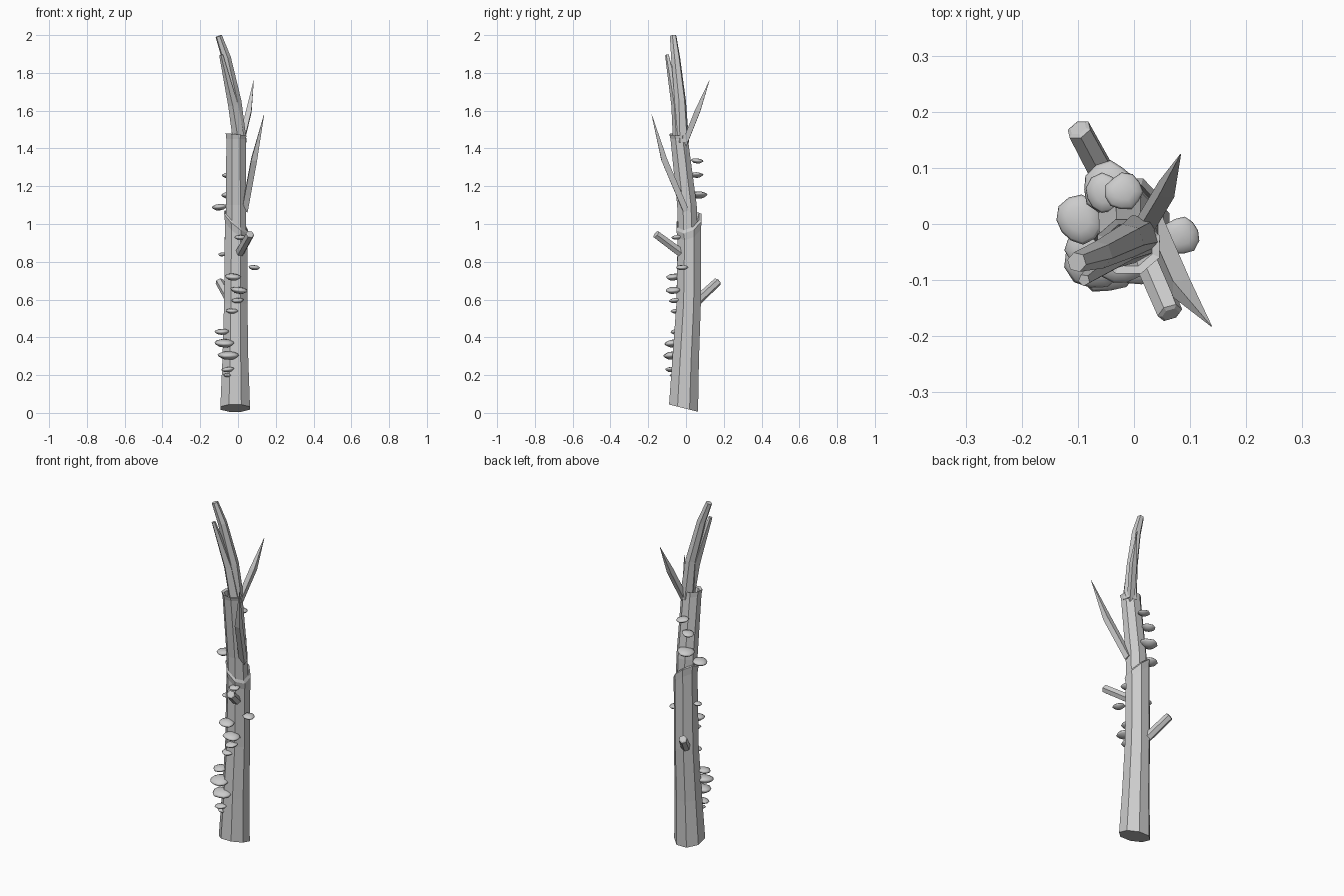
import bpy, bmesh, math, random
from mathutils import Vector, Matrix

if "Cube" in bpy.data.objects:
    bpy.data.objects.remove(bpy.data.objects["Cube"])

random.seed(4)


def finish(name, bm):
    bmesh.ops.recalc_face_normals(bm, faces=bm.faces)
    me = bpy.data.meshes.new(name)
    bm.to_mesh(me)
    bm.free()
    ob = bpy.data.objects.new(name, me)
    bpy.context.collection.objects.link(ob)
    return ob


def skin(name, rings):
    """Bridge equal-length rings of points and cap both ends."""
    bm = bmesh.new()
    loops = [[bm.verts.new(p) for p in r] for r in rings]
    n = len(loops[0])
    for a, b in zip(loops, loops[1:]):
        for i in range(n):
            j = (i + 1) % n
            bm.faces.new((a[i], a[j], b[j], b[i]))
    bm.faces.new(loops[0])
    bm.faces.new(loops[-1])
    return finish(name, bm)


def trunk(name, levels, n=8, turn=math.pi / 8):
    """Levels: x, y, z, rx, ry, slope in x, slope in y."""
    rings = []
    for x, y, z, rx, ry, sx, sy in levels:
        ring = []
        for i in range(n):
            a = turn + math.tau * i / n
            dx, dy = rx * math.cos(a), ry * math.sin(a)
            ring.append((x + dx, y + dy, z + sx * dx + sy * dy))
        rings.append(ring)
    return skin(name, rings)


def branch(name, path, n=5):
    """Path: x, y, z, radius; rings stand square to the path."""
    pts = [Vector(p[:3]) for p in path]
    rings = []
    for k, p in enumerate(pts):
        d = (pts[min(k + 1, len(pts) - 1)] - pts[max(k - 1, 0)]).normalized()
        u = d.cross(Vector((1, -1, 0.3))).normalized()
        v = d.cross(u)
        r = path[k][3]
        rings.append([p + r * (u * math.cos(math.tau * i / n) + v * math.sin(math.tau * i / n))
                      for i in range(n)])
    return skin(name, rings)


# Thick lower trunk with a slanted broken rim
trunk("lower_trunk", [
    (-0.015, -0.013, 0.025, 0.085, 0.083, 0, -0.25),
    (-0.014, -0.002, 0.28, 0.074, 0.076, 0, -0.1),
    (-0.012, 0.014, 0.58, 0.067, 0.070, 0, 0),
    (-0.010, 0.018, 0.97, 0.064, 0.067, -0.8, 0.35),
    (-0.010, 0.015, 1.01, 0.068, 0.072, -0.8, 0.35),
    (-0.010, 0.012, 1.02, 0.060, 0.062, -0.8, 0.35),
    (-0.010, 0.010, 0.98, 0.050, 0.050, -0.8, 0.35)])

# Thinner upper trunk with a hollowed top
trunk("upper_trunk", [
    (-0.010, 0.012, 0.90, 0.058, 0.056, 0, 0),
    (-0.010, 0.005, 1.10, 0.058, 0.056, 0, 0),
    (-0.010, -0.036, 1.45, 0.056, 0.050, 0, 0),
    (-0.010, -0.040, 1.475, 0.060, 0.052, -0.1, 0),
    (-0.010, -0.038, 1.470, 0.046, 0.040, -0.1, 0),
    (-0.010, -0.036, 1.445, 0.040, 0.034, 0, 0)])

# Forked top branches
branch("main_top_branch", [
    (0.008, -0.022, 1.43, 0.040), (-0.012, -0.030, 1.65, 0.031),
    (-0.062, -0.055, 1.88, 0.025), (-0.102, -0.068, 1.995, 0.018)], 6)
branch("second_top_branch", [
    (0.008, -0.035, 1.43, 0.034), (-0.025, -0.050, 1.63, 0.028),
    (-0.089, -0.100, 1.895, 0.011)])

# Pointed side twigs
branch("back_twig", [
    (0.015, -0.010, 1.42, 0.020), (0.058, 0.062, 1.60, 0.020),
    (0.083, 0.124, 1.76, 0.001)], 4)
branch("front_twig", [
    (0.035, 0.0, 1.07, 0.022), (0.085, -0.115, 1.34, 0.022),
    (0.138, -0.182, 1.58, 0.001)], 4)

# Broken stubs with a small raised collar and sunken end
for name, a, b, r in (
        ("front_stub", (0.010, -0.030, 0.85), (0.064, -0.158, 0.945), 0.023),
        ("back_stub", (-0.040, 0.060, 0.595), (-0.098, 0.168, 0.695), 0.023)):
    a, b = Vector(a), Vector(b)
    d = (b - a).normalized()
    branch(name, [(*a, r * 1.1), (*b, r), (*(b + d * 0.004), r * 0.7)], 6)


def bracket(k, x, y, z, r):
    """Shelf fungus: domed top, thin lip, shallow underside."""
    out = Vector((x + 0.012, y - 0.01, 0))
    ang = math.atan2(out.y, out.x)
    bm = bmesh.new()
    n = 11
    wob = [random.uniform(0.9, 1.08) for _ in range(n)]
    rings = []
    for f, h in ((0.5, -0.36), (0.88, -0.12), (1.0, 0.03), (0.9, 0.17), (0.5, 0.32)):
        rings.append([bm.verts.new((r * f * w * 0.95 * math.cos(math.tau * i / n),
                                    r * f * w * math.sin(math.tau * i / n), r * h))
                      for i, w in enumerate(wob)])
    for a, b in zip(rings, rings[1:]):
        for i in range(n):
            j = (i + 1) % n
            bm.faces.new((a[i], a[j], b[j], b[i]))
    for ring, h in ((rings[0], -0.42), (rings[-1], 0.36)):
        tip = bm.verts.new((0, 0, r * h))
        for i in range(n):
            bm.faces.new((ring[i], ring[(i + 1) % n], tip))
    tilt = Matrix.Rotation(random.uniform(-0.12, 0.12), 4, 'X') @ Matrix.Rotation(0.1, 4, 'Y')
    bmesh.ops.transform(bm, verts=bm.verts,
                        matrix=Matrix.Translation((x, y, z)) @ Matrix.Rotation(ang, 4, 'Z') @ tilt)
    for f in bm.faces:
        f.smooth = True
    finish(f"bracket_fungus_{k}", bm)


# Bracket fungi: x, y, z, radius
fungi = [
    (-0.055, -0.065, 0.20, 0.025), (-0.055, -0.080, 0.23, 0.034),
    (-0.050, -0.070, 0.305, 0.056), (-0.072, -0.062, 0.37, 0.054),
    (-0.085, -0.045, 0.43, 0.040), (-0.032, -0.050, 0.54, 0.033),
    (-0.003, -0.058, 0.595, 0.034), (0.005, -0.066, 0.65, 0.046),
    (-0.028, -0.066, 0.72, 0.046), (0.085, -0.020, 0.77, 0.034),
    (-0.082, 0.010, 0.84, 0.026), (0.012, -0.048, 0.93, 0.030),
    (-0.098, 0.008, 1.09, 0.043), (-0.045, 0.066, 1.155, 0.047),
    (-0.052, 0.055, 1.26, 0.036), (-0.018, 0.058, 1.335, 0.034)]
for k, spec in enumerate(fungi, 1):
    bracket(k, *spec)
